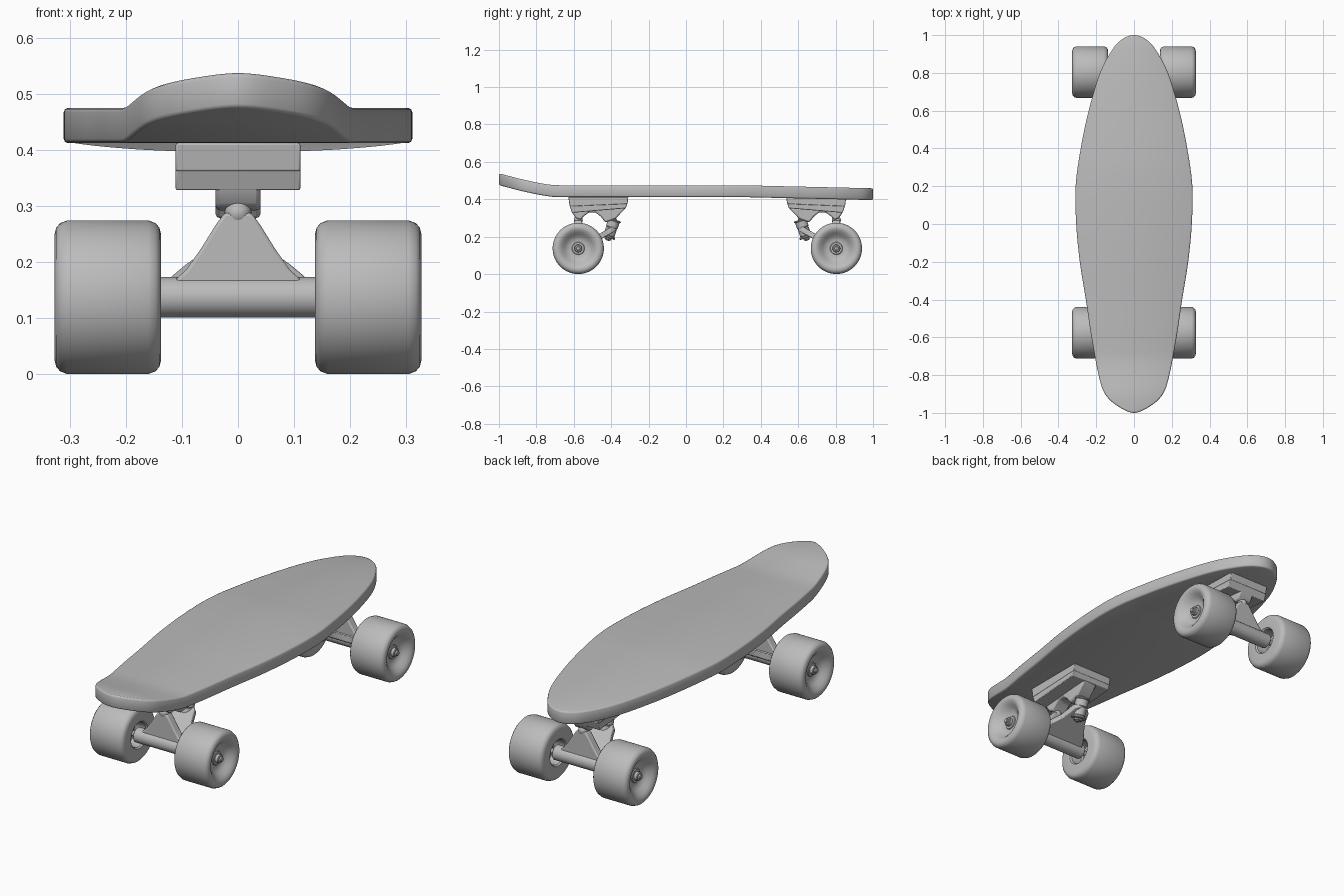
import bpy, bmesh, math
from mathutils import Matrix, Vector

if "Cube" in bpy.data.objects:
    bpy.data.objects.remove(bpy.data.objects["Cube"])

grey = bpy.data.materials.new("plain grey")
grey.use_nodes = True
COLOR = (0.5, 0.5, 0.5, 1)
grey.diffuse_color = COLOR
grey.node_tree.nodes["Principled BSDF"].inputs["Base Color"].default_value = COLOR


def finish(name, bm, matrix, angle=35, bevel=0):
    bmesh.ops.remove_doubles(bm, verts=bm.verts, dist=1e-5)
    bmesh.ops.recalc_face_normals(bm, faces=bm.faces)
    mesh = bpy.data.meshes.new(name)
    bm.to_mesh(mesh)
    bm.free()
    mesh.shade_smooth()
    mesh.set_sharp_from_angle(angle=math.radians(angle))
    mesh.materials.append(grey)
    ob = bpy.data.objects.new(name, mesh)
    bpy.context.scene.collection.objects.link(ob)
    ob.matrix_world = matrix
    if bevel:
        mod = ob.modifiers.new("soft edges", 'BEVEL')
        mod.width, mod.segments, mod.limit_method = bevel, 2, 'ANGLE'
    return ob


def prism(name, pts, half, matrix, bevel=0.005):
    """Outline in local XY, thickness +-half along local Z."""
    bm = bmesh.new()
    face = bm.faces.new([bm.verts.new((a, b, -half)) for a, b in pts])
    ext = bmesh.ops.extrude_face_region(bm, geom=[face])["geom"]
    verts = [v for v in ext if isinstance(v, bmesh.types.BMVert)]
    bmesh.ops.translate(bm, verts=verts, vec=(0, 0, 2 * half))
    return finish(name, bm, matrix, bevel=bevel)


def lathe(name, profile, matrix, steps=48):
    """Profile of (height, radius) turned about local Z."""
    bm = bmesh.new()
    vs = [bm.verts.new((r, 0, h)) for h, r in profile]
    edges = [bm.edges.new(p) for p in zip(vs, vs[1:])]
    bmesh.ops.spin(bm, geom=vs + edges, cent=(0, 0, 0), axis=(0, 0, 1),
                   angle=math.tau, steps=steps)
    return finish(name, bm, matrix)


def rod(name, radius, h0, h1, matrix, steps=24, soft=0.003):
    return lathe(name, [(h0, 0), (h0, radius - soft), (h0 + soft, radius),
                        (h1 - soft, radius), (h1, radius - soft), (h1, 0)], matrix, steps)


def spline(pts, per=6):
    out = []
    p = [Vector(q) for q in pts]
    p = [Vector((-p[1].x, p[1].y))] + p + [Vector((-p[-2].x, p[-2].y))]
    for a, b, c, d in zip(p, p[1:], p[2:], p[3:]):
        for i in range(per):
            t = i / per
            out.append(0.5 * (2 * b + (c - a) * t + (2 * a - 5 * b + 4 * c - d) * t * t
                              + (3 * b - a - 3 * c + d) * t ** 3))
    return out + [p[-2]]


def mirrored(pts):
    return pts + [(-a, b) for a, b in reversed(pts)]


# Deck: half outline swept into a board with a kicked tail and rounded rim
def deck_lift(y):
    if y < -0.7:
        return 0.062 * ((-0.7 - y) / 0.3) ** 1.3
    return -0.016 * max(0, (y - 0.3) / 0.7)


outline = spline([(0, -1), (0.085, -0.965), (0.15, -0.905), (0.185, -0.81), (0.225, -0.6),
                  (0.255, -0.4), (0.287, -0.2), (0.306, 0), (0.309, 0.2), (0.282, 0.4),
                  (0.24, 0.6), (0.18, 0.8), (0.11, 0.93), (0.055, 0.983), (0, 1)])
bm = bmesh.new()
rows = []
RIM = 0.008
for i, p in enumerate(outline):
    tangent = (outline[min(i + 1, len(outline) - 1)] - outline[max(i - 1, 0)]).normalized()
    normal = Vector((tangent.y, -tangent.x))
    if p.x < 1e-6:
        normal = Vector((0, 1 if p.y > 0 else -1))
    q = p - RIM * normal
    q.x = max(q.x, 0)
    m = p - 0.3 * RIM * normal
    m.x = max(m.x, 0)
    lift = deck_lift(p.y)
    top, low = 0.475 + lift, 0.412 + lift
    half = [(q, low), (m, low + 0.3 * RIM), (p, low + RIM),
            (p, top - RIM), (m, top - 0.3 * RIM), (q, top)]
    ring = [(c.x, c.y, z) for c, z in half] + [(-c.x, c.y, z) for c, z in reversed(half)]
    rows.append([bm.verts.new(co) for co in ring])
for a, b in zip(rows, rows[1:]):
    for k in range(len(a)):
        n = (k + 1) % len(a)
        bm.faces.new((a[k], a[n], b[n], b[k]))
bmesh.ops.dissolve_degenerate(bm, dist=1e-6, edges=bm.edges)
finish("deck", bm, Matrix(), angle=50)

# Local frames: side profiles, front profiles, and the axle line
SIDE = Matrix(((0, 0, 1, 0), (1, 0, 0, 0), (0, 1, 0, 0), (0, 0, 0, 1)))
FRONT = Matrix.Rotation(math.radians(90), 4, 'X')
AXLE_Z = 0.1375
AXLE = Matrix.Translation((0, 0, AXLE_Z)) @ Matrix.Rotation(math.radians(90), 4, 'Y')

wheel_profile = [(0.2, 0.012), (0.2, 0.055), (0.145, 0.06), (0.138, 0.066), (0.137, 0.112),
                 (0.14, 0.124), (0.147, 0.132), (0.16, 0.137), (0.304, 0.137),
                 (0.317, 0.132), (0.324, 0.124), (0.327, 0.112), (0.324, 0.1),
                 (0.314, 0.086), (0.3, 0.072), (0.289, 0.058), (0.285, 0.042), (0.285, 0.012)]


def build_truck(end, y, turn):
    base = Matrix.Translation((0, y, 0)) @ Matrix.Rotation(turn, 4, 'Z')

    # Mounting plates, wedge shaped
    prism(end + "_riser_pad", [(-0.053, 0.412), (0.268, 0.412), (0.263, 0.375),
                               (-0.046, 0.362)], 0.111, base @ SIDE, 0.003)
    prism(end + "_baseplate", [(-0.046, 0.364), (0.263, 0.377), (0.254, 0.352),
                               (-0.033, 0.328)], 0.111, base @ SIDE, 0.003)

    # Arched casting joining pivot cup and kingpin seat
    prism(end + "_truck_body",
          [(-0.035, 0.35), (-0.033, 0.328), (-0.012, 0.298), (0.012, 0.29), (0.03, 0.31),
           (0.058, 0.33), (0.092, 0.33), (0.12, 0.308), (0.145, 0.276), (0.2, 0.297),
           (0.254, 0.354)], 0.04, base @ SIDE, 0.008)

    # Hanger: axle tube, triangular web, pivot and kingpin yoke
    rod(end + "_axle_tube", 0.036, -0.15, 0.15, base @ AXLE, 32)
    web = [(0.13, 0.15), (0.115, 0.166), (0.092, 0.187), (0.066, 0.224),
           (0.04, 0.266), (0.024, 0.288)]
    prism(end + "_hanger_web", mirrored(web), 0.02, base @ FRONT, 0.006)
    bm = bmesh.new()
    bmesh.ops.create_uvsphere(bm, u_segments=20, v_segments=12, radius=0.024)
    finish(end + "_pivot", bm, base @ Matrix.Translation((0, 0, 0.288)))
    yoke = [(0.135, 0), (0.118, 0.045), (0.094, 0.085), (0.068, 0.122),
            (0.054, 0.16), (0.045, 0.19), (0.022, 0.211)]
    prism(end + "_kingpin_yoke", mirrored(yoke), 0.015,
          base @ Matrix.Translation((0, 0.015, 0.142)) @ Matrix.Rotation(math.radians(30), 4, 'X'))

    # Kingpin stack along its tilted axis
    start, stop = Vector((0, 0.196, 0.3)), Vector((0, 0.155, 0.18))
    pin = base @ Matrix.Translation(start) @ \
        (stop - start).to_track_quat('Z', 'Y').to_matrix().to_4x4()
    for part, radius, h0, h1 in (("seat_washer", 0.037, 0.008, 0.018),
                                 ("upper_bushing", 0.032, 0.016, 0.055),
                                 ("lower_bushing", 0.03, 0.055, 0.1),
                                 ("lower_washer", 0.037, 0.1, 0.112),
                                 ("kingpin", 0.012, 0, 0.127)):
        rod(end + "_" + part, radius, h0, h1, pin)
    rod(end + "_kingpin_nut", 0.021, 0.11, 0.122, pin, 6)

    # Axle, wheels and nuts
    rod(end + "_axle", 0.012, -0.318, 0.318, base @ AXLE)
    for side, flip in (("left", 0), ("right", math.pi)):
        hub = base @ Matrix.Rotation(flip, 4, 'Z') @ AXLE
        lathe(f"{end}_{side}_wheel", wheel_profile, hub, 64)
        rod(f"{end}_{side}_bearing", 0.034, 0.19, 0.29, hub)
        rod(f"{end}_{side}_axle_nut", 0.021, 0.288, 0.308, hub)


build_truck("front", -0.576, 0)
build_truck("rear", 0.804, math.pi)
